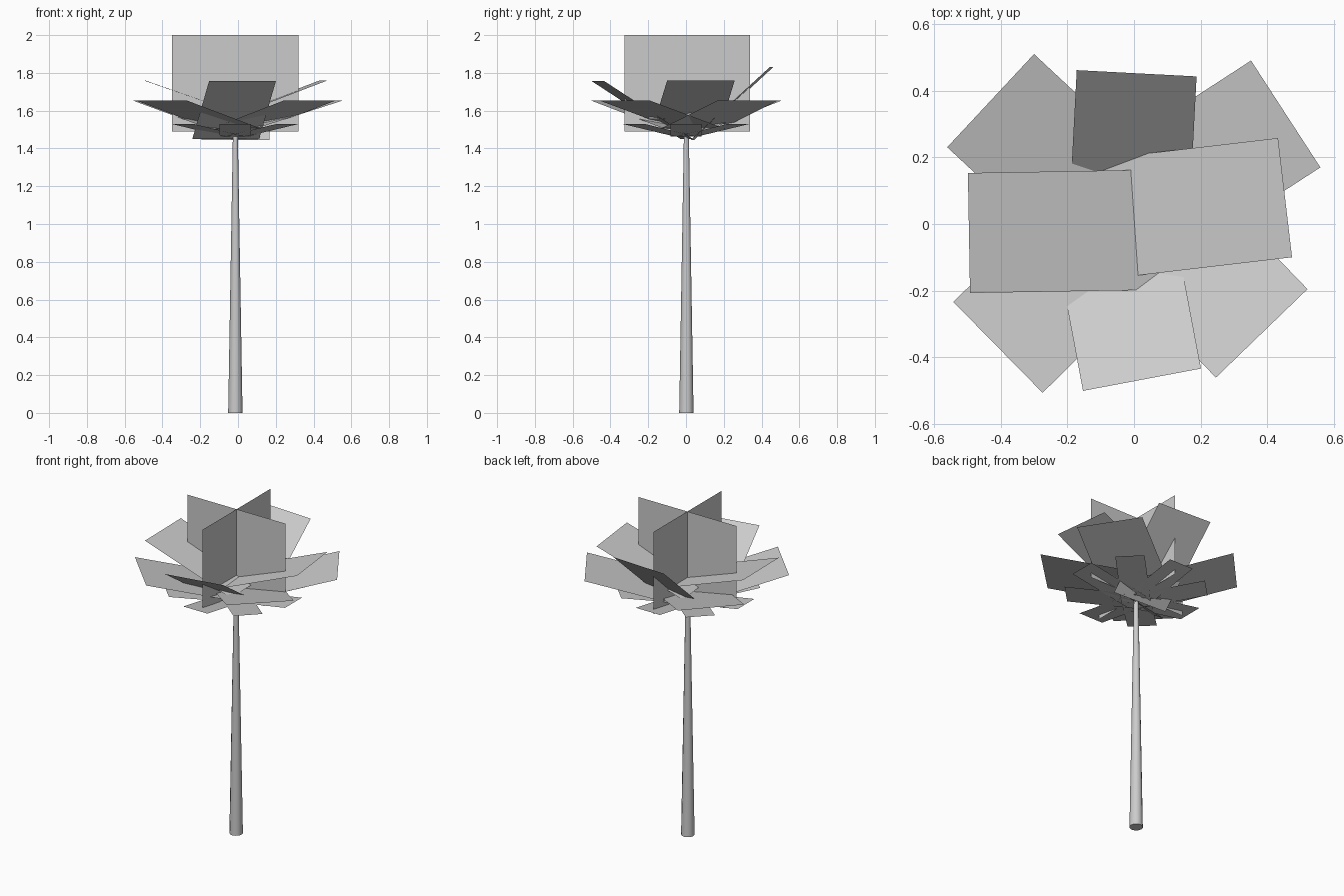
import bpy
from math import cos, sin, radians

if "Cube" in bpy.data.objects:
    bpy.data.objects.remove(bpy.data.objects["Cube"])


def mesh_object(name, verts, faces):
    me = bpy.data.meshes.new(name)
    me.from_pydata(verts, [], faces)
    me.update()
    ob = bpy.data.objects.new(name, me)
    bpy.context.collection.objects.link(ob)
    return ob


def frond(name, tip, heading, width, reach, slope, roll=0.0):
    """Flat leaf card: tip-edge midpoint, outward heading, running inward and down."""
    x, y, z = tip
    a = radians(heading)
    c, s, h = cos(a), sin(a), width / 2
    verts = []
    for d, side in ((0, -h), (0, h), (reach, h), (reach, -h)):
        verts.append((x - c * d - s * side, y - s * d + c * side,
                      z - slope * d + roll * side))
    return mesh_object(name, verts, [(0, 1, 2, 3)])


# Tapered trunk
bpy.ops.mesh.primitive_cone_add(vertices=12, radius1=0.038, radius2=0.013,
                                depth=1.48, location=(-0.014, 0.002, 0.74))
trunk = bpy.context.object
trunk.name = "trunk"
bpy.ops.object.shade_smooth_by_angle()

# Crossed upright leaf cards
mesh_object("upright_leaf_x", [(-0.35, 0.008, 1.49), (0.32, 0.008, 1.49),
                               (0.32, 0.008, 2.0), (-0.35, 0.008, 2.0)], [(0, 1, 2, 3)])
mesh_object("upright_leaf_y", [(-0.015, -0.325, 1.49), (-0.015, 0.34, 1.49),
                               (-0.015, 0.34, 2.0), (-0.015, -0.325, 2.0)], [(0, 1, 2, 3)])

# Upper fronds
frond("upper_frond_left", (-0.495, -0.027, 1.76), 181, 0.36, 0.58, 0.35)
frond("upper_frond_right", (0.453, 0.079, 1.76), 6.7, 0.36, 0.55, 0.38)
frond("upper_frond_back", (0.008, 0.452, 1.83), 87, 0.36, 0.42, 0.92)
frond("upper_frond_front", (0.024, -0.467, 1.757), -79.3, 0.36, 0.48, 0.64)

# Middle diagonal fronds
for i, (x, y, a) in enumerate([(-0.43, 0.37, 137), (0.455, 0.33, 33),
                               (-0.408, -0.37, 224.5), (0.383, -0.328, -46)]):
    frond(f"middle_frond_{i + 1}", (x, y, 1.655), a, 0.382, 0.56, 0.27)

# Small lower fronds
for i in range(8):
    a = radians(45 * i)
    frond(f"lower_frond_{i + 1}", (-0.015 + 0.395 * cos(a), 0.395 * sin(a), 1.53),
          45 * i, 0.165, 0.4, 0.17)
